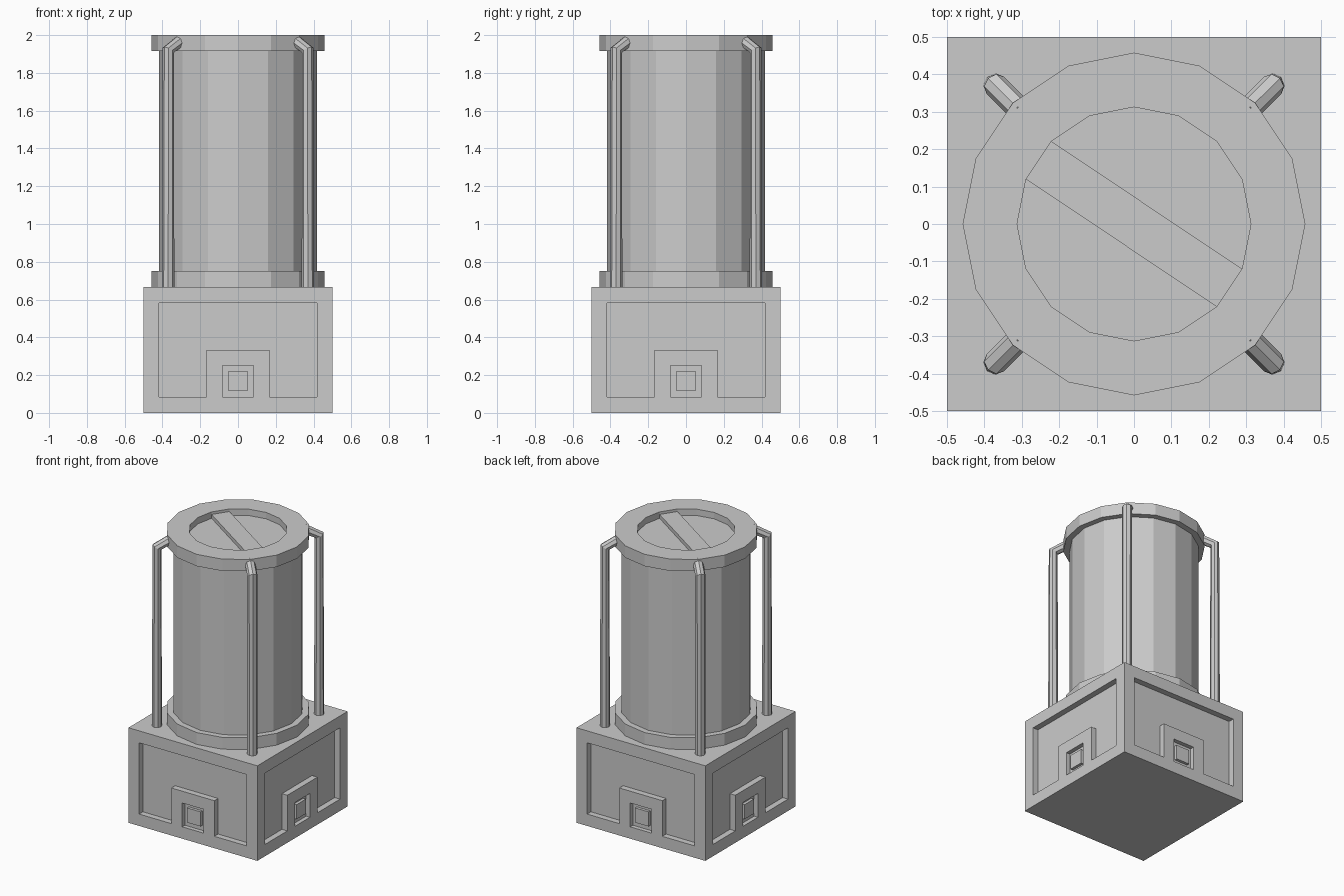
import bpy, bmesh, math
from mathutils import Matrix, Vector

if "Cube" in bpy.data.objects:
    bpy.data.objects.remove(bpy.data.objects["Cube"])

SIDES = 16


def finish(name, bm):
    bmesh.ops.recalc_face_normals(bm, faces=bm.faces)
    me = bpy.data.meshes.new(name)
    bm.to_mesh(me)
    bm.free()
    ob = bpy.data.objects.new(name, me)
    bpy.context.collection.objects.link(ob)
    return ob


def prism(bm, pts, start, depth):
    """Extrude a list of 3D points along the vector depth, as a closed solid."""
    a = [bm.verts.new(Vector(p) + Vector(start)) for p in pts]
    b = [bm.verts.new(v.co + Vector(depth)) for v in a]
    n = len(a)
    bm.faces.new(a)
    bm.faces.new(b[::-1])
    for i in range(n):
        bm.faces.new((a[i], b[i], b[(i + 1) % n], a[(i + 1) % n]))
    return a + b


def four_sides(bm, outline, y0, y1):
    """Put a prism with an x/z outline on each of the four sides."""
    for k in range(4):
        vs = prism(bm, [(x, 0, z) for x, z in outline], (0, y0, 0), (0, y1 - y0, 0))
        bmesh.ops.rotate(bm, verts=vs, cent=(0, 0, 0),
                         matrix=Matrix.Rotation(k * math.pi / 2, 3, 'Z'))


def rect(w, z0, z1):
    return [(-w, z0), (w, z0), (w, z1), (-w, z1)]


# Square base block with recessed panels and sockets
bm = bmesh.new()
bmesh.ops.create_cube(bm, size=1, matrix=Matrix.Translation((0, 0, 1 / 3)) @ Matrix.Diagonal((1, 1, 2 / 3, 1)))
base = finish("base", bm)

bm = bmesh.new()
panel = [(-.417, .083), (-.167, .083), (-.167, .333), (.167, .333),
         (.167, .083), (.417, .083), (.417, .583), (-.417, .583)]
four_sides(bm, panel, -.55, -.458)
four_sides(bm, rect(.083, .083, .25), -.55, -.47)
cutter = finish("panel_cutter", bm)
cutter.hide_render = True
cutter.hide_set(True)
mod = base.modifiers.new("panels", 'BOOLEAN')
mod.operation = 'DIFFERENCE'
mod.solver = 'EXACT'
mod.object = cutter

# Square plugs inside the sockets
bm = bmesh.new()
four_sides(bm, rect(.052, .118, .22), -.49, -.465)
finish("socket_plugs", bm)

# Drum with lower flange, upper rim and sunken lid
profile = [(0, .667), (.458, .667), (.458, .75), (.417, .75), (.417, 1.917),
           (.458, 1.917), (.458, 2), (.3125, 2), (.3125, 1.955), (0, 1.955)]
bm = bmesh.new()
rings = []
for r, z in profile:
    count = SIDES if r else 1
    rings.append([bm.verts.new((r * math.cos(2 * math.pi * i / SIDES),
                                r * math.sin(2 * math.pi * i / SIDES), z))
                  for i in range(count)])
for lo, hi in zip(rings, rings[1:]):
    if len(lo) == 1 or len(hi) == 1:
        bm.faces.new(hi if len(lo) == 1 else lo)
        continue
    for i in range(SIDES):
        j = (i + 1) % SIDES
        bm.faces.new((lo[i], lo[j], hi[j], hi[i]))
for ring in (rings[0], rings[-1]):
    bm.verts.remove(ring[0])
finish("drum", bm)

# Diagonal bar across the lid
bm = bmesh.new()
corners = [math.radians(22.5 * k) for k in (6, 7, 14, 15)]
prism(bm, [(.3125 * math.cos(a), .3125 * math.sin(a), 0) for a in corners],
      (0, 0, 1.95), (0, 0, .032))
finish("lid_bar", bm)

# Four corner pipes bending into the rim
for k in range(4):
    cu = bpy.data.curves.new("corner_pipe", 'CURVE')
    cu.dimensions = '3D'
    cu.bevel_depth = .033
    cu.bevel_resolution = 2
    cu.use_fill_caps = True
    sp = cu.splines.new('POLY')
    sp.use_smooth = False
    path = [(.37, .66), (.37, 1.92), (.30, 1.972)]
    sp.points.add(len(path) - 1)
    for p, (d, z) in zip(sp.points, path):
        p.co = (d, d, z, 1)
    ob = bpy.data.objects.new("corner_pipe", cu)
    ob.rotation_euler.z = k * math.pi / 2
    bpy.context.collection.objects.link(ob)
